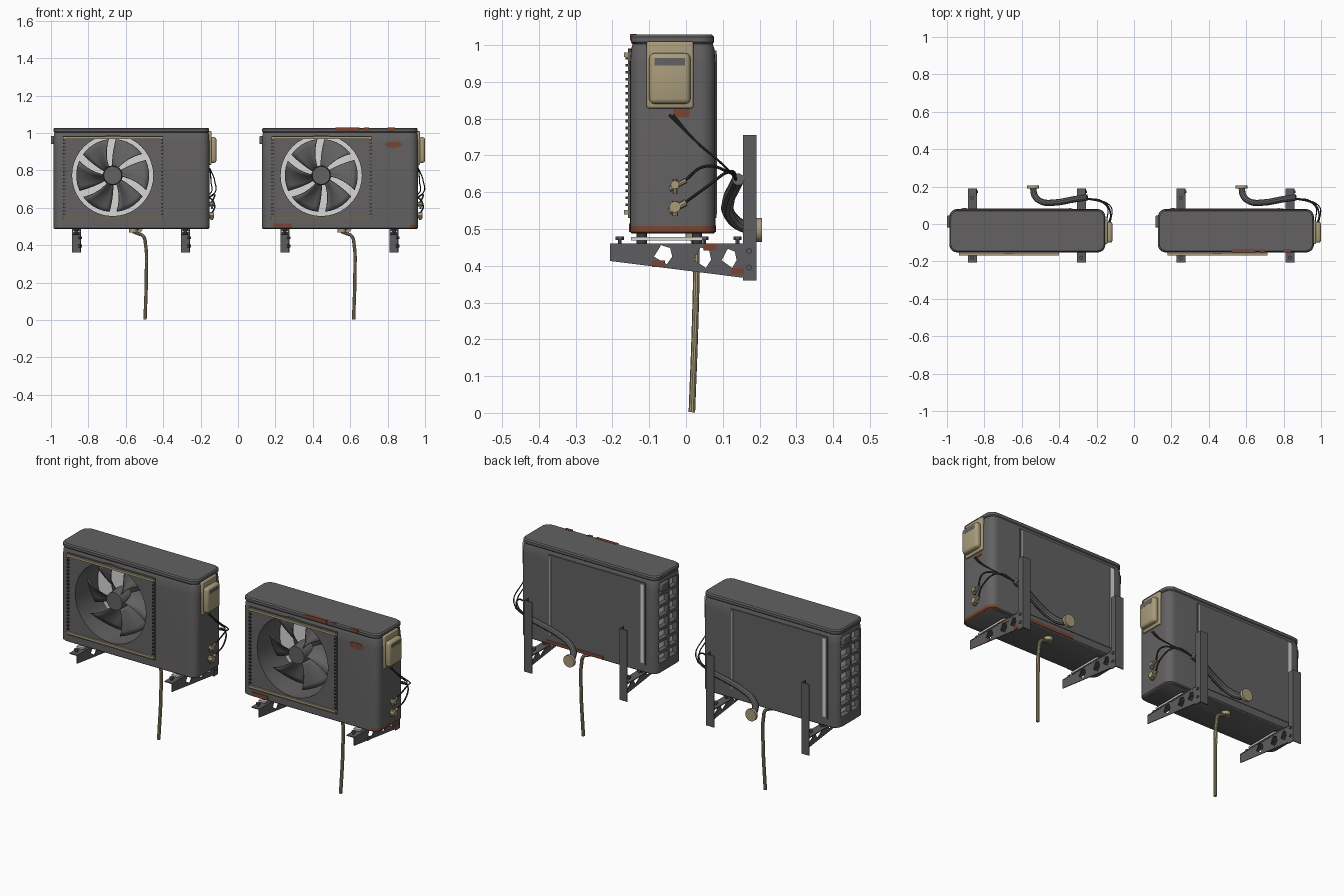
import bpy, bmesh, math
from mathutils import Vector, Matrix

if "Cube" in bpy.data.objects:
    bpy.data.objects.remove(bpy.data.objects["Cube"])


def material(name, rgb):
    m = bpy.data.materials.new(name)
    m.diffuse_color = (*rgb, 1)
    m.use_nodes = True
    m.node_tree.nodes["Principled BSDF"].inputs["Base Color"].default_value = m.diffuse_color
    return m


GREY = material("casing grey", (0.125, 0.12, 0.123))
STEEL = material("bracket grey", (0.11, 0.108, 0.112))
LIGHT = material("coil light grey", (0.68, 0.68, 0.67))
BEIGE = material("aged beige", (0.40, 0.335, 0.20))
RUST = material("rust brown", (0.19, 0.06, 0.033))
DARK = material("cable dark", (0.045, 0.043, 0.045))


def finish(name, bm, mats):
    bmesh.ops.recalc_face_normals(bm, faces=bm.faces)
    me = bpy.data.meshes.new(name)
    bm.to_mesh(me)
    bm.free()
    return link(name, me, mats)


def link(name, me, mats):
    for m in mats if isinstance(mats, list) else [mats]:
        me.materials.append(m)
    ob = bpy.data.objects.new(name, me)
    bpy.context.collection.objects.link(ob)
    return ob


def add_box(bm, lo, hi):
    lo, hi = Vector(lo), Vector(hi)
    mat = Matrix.Translation((lo + hi) / 2) @ Matrix.Diagonal((*(hi - lo), 1))
    return bmesh.ops.create_cube(bm, size=1, matrix=mat)


def add_cyl(bm, p0, p1, r, segs=16, r2=None):
    p0, p1 = Vector(p0), Vector(p1)
    rot = (p1 - p0).to_track_quat('Z', 'Y').to_matrix().to_4x4()
    bmesh.ops.create_cone(bm, cap_ends=True, segments=segs, radius1=r, radius2=r if r2 is None else r2,
                          depth=(p1 - p0).length, matrix=Matrix.Translation((p0 + p1) / 2) @ rot)


def box(name, lo, hi, mat, bevel=0):
    bm = bmesh.new()
    add_box(bm, lo, hi)
    if bevel:
        bmesh.ops.bevel(bm, geom=bm.edges[:], offset=bevel, segments=3, profile=0.5, affect='EDGES')
    return finish(name, bm, mat)


def cyl(name, p0, p1, r, mat, segs=16, r2=None):
    bm = bmesh.new()
    add_cyl(bm, p0, p1, r, segs, r2)
    return finish(name, bm, mat)


def curve_mesh(cu):
    tmp = bpy.data.objects.new("tmp", cu)
    bpy.context.collection.objects.link(tmp)
    me = bpy.data.meshes.new_from_object(tmp.evaluated_get(bpy.context.evaluated_depsgraph_get()))
    bpy.data.objects.remove(tmp)
    me.materials.clear()
    return me


def tube(name, pts, r, mat, kind='BEZIER', res=3):
    cu = bpy.data.curves.new(name, 'CURVE')
    cu.dimensions, cu.bevel_depth, cu.bevel_resolution = '3D', r, res
    cu.use_fill_caps, cu.resolution_u = True, 8
    sp = cu.splines.new('BEZIER')
    sp.bezier_points.add(len(pts) - 1)
    for bp, p in zip(sp.bezier_points, pts):
        bp.co = p
        bp.handle_left_type = bp.handle_right_type = 'AUTO'
    return link(name, curve_mesh(cu), mat)


def plate(name, loops, thick, place, mat):
    """Flat plate with holes; place maps (u, v, w) to the world."""
    cu = bpy.data.curves.new(name, 'CURVE')
    cu.dimensions, cu.fill_mode, cu.extrude = '2D', 'BOTH', thick / 2
    for loop in loops:
        sp = cu.splines.new('POLY')
        sp.points.add(len(loop) - 1)
        sp.use_cyclic_u = True
        for p, (u, v) in zip(sp.points, loop):
            p.co = (u, v, 0, 1)
    me = curve_mesh(cu)
    for v in me.vertices:
        v.co = place(*v.co)
    bm = bmesh.new()
    bm.from_mesh(me)
    bmesh.ops.remove_doubles(bm, verts=bm.verts, dist=1e-5)
    return finish(name, bm, mat)


def rounded(x0, x1, y0, y1, r, n=6):
    pts = []
    for i, (cx, cy) in enumerate([(x1 - r, y1 - r), (x0 + r, y1 - r), (x0 + r, y0 + r), (x1 - r, y0 + r)]):
        for k in range(n + 1):
            a = math.pi / 2 * (i + k / n)
            pts.append((cx + r * math.cos(a), cy + r * math.sin(a)))
    return pts


def loft(name, x0, x1, y0, y1, r, levels, mats, rule=None):
    bm = bmesh.new()
    rings = [[bm.verts.new((x, y, z)) for x, y in rounded(x0 + i, x1 - i, y0 + i, y1 - i, r)] for z, i in levels]
    for a, b in zip(rings, rings[1:]):
        for k in range(len(a)):
            j = (k + 1) % len(a)
            bm.faces.new((a[k], a[j], b[j], b[k]))
    bm.faces.new(rings[0])
    bm.faces.new(rings[-1])
    if rule:
        for f in bm.faces:
            f.material_index = rule(f.calc_center_median())
    return finish(name, bm, mats)


def fan(name, cx, cy, cz):
    bm = bmesh.new()
    nb, nr, nt = 6, 6, 5
    for b in range(nb):
        g = []
        for i in range(nr + 1):
            s = i / nr
            r = 0.04 + 0.155 * s
            row = []
            for j in range(nt + 1):
                t = j / nt - 0.5
                a = 2 * math.pi * (b + 0.25) / nb + t * (0.65 + 0.2 * s) - 0.25 * s
                row.append(bm.verts.new((cx + r * math.cos(a), cy + 0.065 * t + 0.012 * math.cos(t * 3), cz + r * math.sin(a))))
            g.append(row)
        for i in range(nr):
            for j in range(nt):
                bm.faces.new((g[i][j], g[i + 1][j], g[i + 1][j + 1], g[i][j + 1]))
    ob = finish(name, bm, GREY)
    md = ob.modifiers.new("thickness", 'SOLIDIFY')
    md.thickness, md.offset = 0.004, 0


def bracket(tag, x, dx):
    # sloped arm web with slanted openings, flanges, wall post and bolts
    web = [[(-0.207, 0.46), (-0.207, 0.413), (0.19, 0.363), (0.19, 0.46)]]
    for y, z, w, h in [(-0.062, 0.43, 0.019, 0.026), (0.045, 0.422, 0.018, 0.028), (0.118, 0.42, 0.015, 0.026)]:
        web.append([(y - w - 0.006, z - h * .2), (y - w * .3, z + h), (y + w, z + h * .7), (y + w * 1.3, z - h * .2), (y + w * .5, z - h)])
    plate(tag + "_arm_web", web, 0.004, lambda u, v, w: (x + dx + 0.021 + w, u, v), STEEL)
    X = lambda a: x + dx + a
    box(tag + "_arm_flange", (X(-.024), -.207, .456), (X(.024), .19, .461), STEEL)
    box(tag + "_post_back", (X(-.024), .186, .36), (X(.024), .191, .755), STEEL)
    box(tag + "_post_side", (X(.019), .155, .36), (X(.024), .19, .755), STEEL)
    box(tag + "_foot_bar", (X(-.02), -.15, .468), (X(.02), .045, .478), LIGHT)
    for y in (-0.12, 0.03):
        cyl(tag + "_rubber_foot", (X(0), y, .46), (X(0), y, .49), .014, DARK)
    for y in (-0.18, 0.05, 0.14):
        cyl(tag + "_bolt", (X(0), y, .455), (X(0), y, .472), .005, STEEL, 8)
        cyl(tag + "_bolt_head", (X(0), y, .47), (X(0), y, .48), .011, STEEL, 6)
    for z in (0.44, 0.395):
        cyl(tag + "_post_bolt", (X(.01), .172, z), (X(.03), .172, z), .008, STEEL, 6)


def unit(tag, dx, rusty):
    P = lambda x, y, z: (x + dx, y, z)
    B = lambda n, lo, hi, m, bev=0: box(tag + n, P(*lo), P(*hi), m, bev)
    C = lambda n, a, b, r, m, s=16, r2=None: cyl(tag + n, P(*a), P(*b), r, m, s, r2)
    FX, FZ, R = -0.67, 0.773, 0.217
    # casing with fan recess and side vents
    body = loft(tag + "_casing", -0.987 + dx, -0.153 + dx, -0.152, 0.08, 0.042,
                [(.487, .006), (.492, 0), (.508, 0), (.95, 0), (.99, .003), (1.006, .008)], [GREY, RUST],
                lambda c: int(rusty and c.z < 0.508 and c.x > 0.85))
    bm = bmesh.new()
    add_cyl(bm, P(FX, -0.25, FZ), P(FX, 0.05, FZ), R, 40)
    for row in range(7):
        z = 0.545 + row * 0.064
        for y0, y1 in ((-0.105, -0.04), (-0.025, 0.05)):
            add_box(bm, P(-1.1, y0, z), P(-0.955, y1, z + 0.048))
    cutter = finish("cutter", bm, GREY)
    md = body.modifiers.new("cut", 'BOOLEAN')
    md.object, md.solver = cutter, 'EXACT'
    cut = bpy.data.meshes.new_from_object(body.evaluated_get(bpy.context.evaluated_depsgraph_get()))
    body.modifiers.clear()
    body.data = cut
    bpy.data.objects.remove(cutter)
    loft(tag + "_lid", -0.986 + dx, -0.154 + dx, -0.15, 0.076, 0.04,
         [(1.003, .004), (1.008, 0), (1.022, 0), (1.028, .006)], GREY)
    # coil seen through the fan and the side vents, back grille
    C("_coil_behind_fan", (FX, .04, FZ), (FX, .052, FZ), R, LIGHT, 40)
    B("_coil_at_side", (-.962, -.1, .55), (-.953, .045, .97), LIGHT)
    B("_back_grille", (-.925, .075, .53), (-.33, .083, .985), GREY)
    for x in (-0.918, -0.345):
        B("_back_coil_strip", (x, .08, .54), (x + (.022 if x < -.5 else .008), .0845, .975), LIGHT)
    # fan
    fan(tag + "_fan_blades", FX + dx, -0.075, FZ)
    C("_fan_hub", (FX, -.125, FZ), (FX, -.04, FZ), .048, GREY, 24, .053)
    C("_fan_motor", (FX, -.04, FZ), (FX, .045, FZ), .045, DARK, 20)
    # front panel with round opening, trim bars and wire ends
    ring = [(FX + R * math.cos(k * math.pi / 20), FZ + R * math.sin(k * math.pi / 20)) for k in range(40)]
    frame = [(-.936, .53), (-.4, .53), (-.4, .984), (-.936, .984)]
    plate(tag + "_front_panel", [frame, ring], .008, lambda u, v, w: (u + dx, -.154 + w, v), GREY)
    for z in (0.974, 0.546):
        B("_trim_bar", (-.936, -.168, z - .006), (-.4, -.156, z + .006), BEIGE)
    for k in range(22):
        z = 0.562 + k * 0.019
        for x in (-0.935, -0.413):
            B("_wire_end", (x, -.164, z), (x + .012, -.156, z + .007), DARK)
    B("_left_handle", (-1.0, -.02, .94), (-.98, .045, .985), GREY, .006)
    # service cover and valves on the right side
    B("_cover_base", (-.16, -.107, .828), (-.142, .02, 1.01), BEIGE, .006)
    B("_cover_bulge", (-.15, -.1, .84), (-.115, .012, .978), BEIGE, .014)
    B("_cover_grip", (-.13, -.085, .945), (-.1145, -.003, .965), GREY)
    for z, r in ((0.62, 0.012), (0.56, 0.016)):
        C("_valve", (-.165, -.03, z), (-.128, -.03, z), r, BEIGE, 8)
        C("_valve_port", (-.14, -.045, z - .012), (-.14, 0, z + .012), r * .55, BEIGE, 8)
        C("_valve_stem", (-.14, -.03, z - .025), (-.14, -.03, z + .016), r * .45, BEIGE, 8)
        tube(tag + "_valve_pipe", [P(-.14, -.005, z + .01), P(-.125, .05, z + .05), P(-.16, .115, .655), P(-.27, .138, .63)], .004, DARK)
    for k in range(2):
        tube(tag + "_cable", [P(-.15, -.045 + .01 * k, .81), P(-.125 - .02 * k, .02, .745), P(-.13 - .02 * k, .1, .675), P(-.27, .138, .632)], .003, DARK)
    # insulated pipe to the wall flange
    tube(tag + "_pipe", [P(-.25, .142, .635), P(-.32, .132, .615), P(-.42, .115, .575), P(-.49, .118, .54), P(-.53, .15, .51), P(-.54, .2, .497)], .017, GREY)
    C("_wall_flange", (-.54, .19, .497), (-.54, .206, .497), .033, BEIGE, 20)
    # drain hose
    C("_drain_cup", (-.56, .02, .468), (-.56, .02, .49), .022, BEIGE)
    tube(tag + "_drain_hose", [P(-.56, .02, .472), P(-.535, .024, .462), P(-.508, .027, .45), P(-.494, .028, .40), P(-.49, .025, .25), P(-.497, .016, .002)], .009, BEIGE)
    for x in (-0.864, -0.281):
        bracket(tag + "_bracket", x, dx)


unit("left_unit", 0, False)
unit("right_unit", 1.115, True)

# rust patches on the right unit
patch = cyl("rust_front_spot", (0, 0, -.0015), (0, 0, .0015), 1, RUST, 14)
patch.data.transform(Matrix.Translation((.832, -.152, .938)) @ Matrix.Rotation(math.pi / 2, 4, 'X') @ Matrix.Diagonal((.046, .018, 1, 1)))
for x0, x1 in ((.52, .65), (.675, .70), (.80, .84)):
    box("rust_lid_edge", (x0, -.152, 1.012), (x1, -.135, 1.0295), RUST)
box("rust_front_corner", (.19, -.155, .492), (.29, -.15, .515), RUST)
box("rust_under_cover", (.96, -.035, .805), (.964, .01, .83), RUST)
box("rust_back_bottom", (.45, .078, .492), (.8, .082, .51), RUST)
for y, z in ((-.075, .405), (.065, .45), (.14, .385)):
    box("rust_bracket", (.856, y - .018, z - .009), (.859, y + .018, z + .009), RUST)

# smooth round parts, keep edges sharp
for ob in bpy.data.objects:
    ob.select_set(ob.type == 'MESH')
bpy.context.view_layer.objects.active = bpy.data.objects["left_unit_casing"]
bpy.ops.object.shade_smooth_by_angle(angle=math.radians(35))
